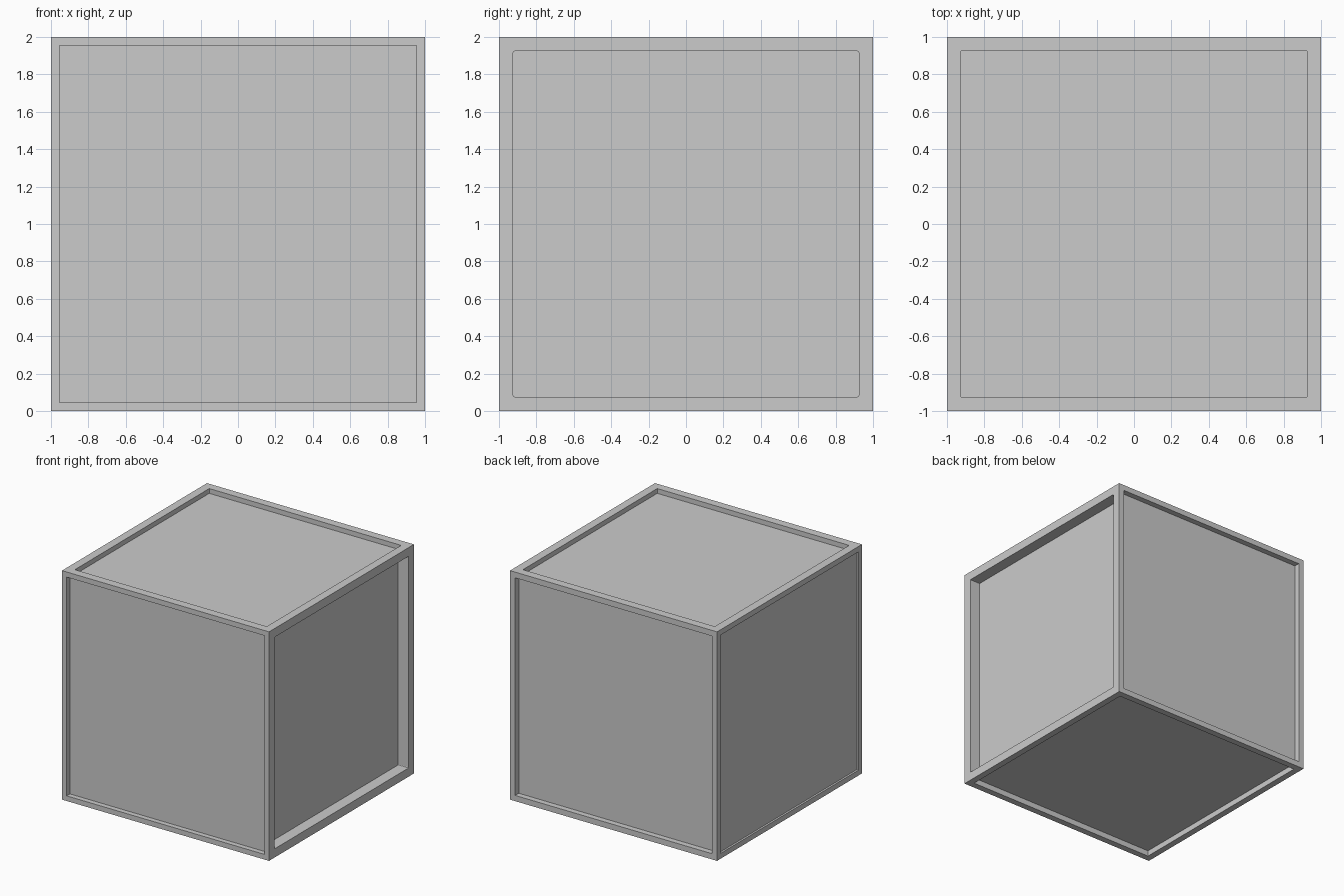
import bpy, bmesh
from mathutils import Vector

if "Cube" in bpy.data.objects:
    bpy.data.objects.remove(bpy.data.objects["Cube"])

# direction of side: (rim width, recess depth, corner radius)
SIDES = [
    ((0, -1, 0), 0.045, 0.045, 0.0),     # front
    ((0, 1, 0), 0.05, 0.05, 0.0),        # back
    ((-1, 0, 0), 0.047, 0.017, 0.0),     # left
    ((1, 0, 0), 0.076, 0.10, 0.007),     # right, deepest recess
    ((0, 0, 1), 0.073, 0.042, 0.007),    # top
    ((0, 0, -1), 0.057, 0.05, 0.0),      # bottom
]

bm = bmesh.new()
bmesh.ops.create_cube(bm, size=2)
bmesh.ops.translate(bm, verts=bm.verts, vec=(0, 0, 1))


def recess(direction, rim, depth, radius):
    """Inset one side of the box and sink its panel straight inward."""
    d = Vector(direction)
    bm.normal_update()
    face = max(bm.faces, key=lambda f: (f.calc_center_median() - Vector((0, 0, 1))).dot(d)
               if f.normal.dot(d) > 0.9 else -9)
    bmesh.ops.inset_individual(bm, faces=[face], thickness=rim, use_even_offset=True)
    panel = bmesh.ops.extrude_discrete_faces(bm, faces=[face])["faces"][0]
    bmesh.ops.translate(bm, verts=panel.verts, vec=-d * depth)
    if radius:
        # round the four inner corners of the recess
        walls = [e for v in panel.verts for e in v.link_edges if e not in panel.edges[:]]
        bmesh.ops.bevel(bm, geom=walls, offset=radius, segments=2, profile=0.5,
                        affect='EDGES')


for side in SIDES:
    recess(*side)

# box with a framed, sunken panel on each side
bmesh.ops.recalc_face_normals(bm, faces=bm.faces)
mesh = bpy.data.meshes.new("panelled_box")
bm.to_mesh(mesh)
bm.free()
box = bpy.data.objects.new("panelled_box", mesh)
bpy.context.collection.objects.link(box)
